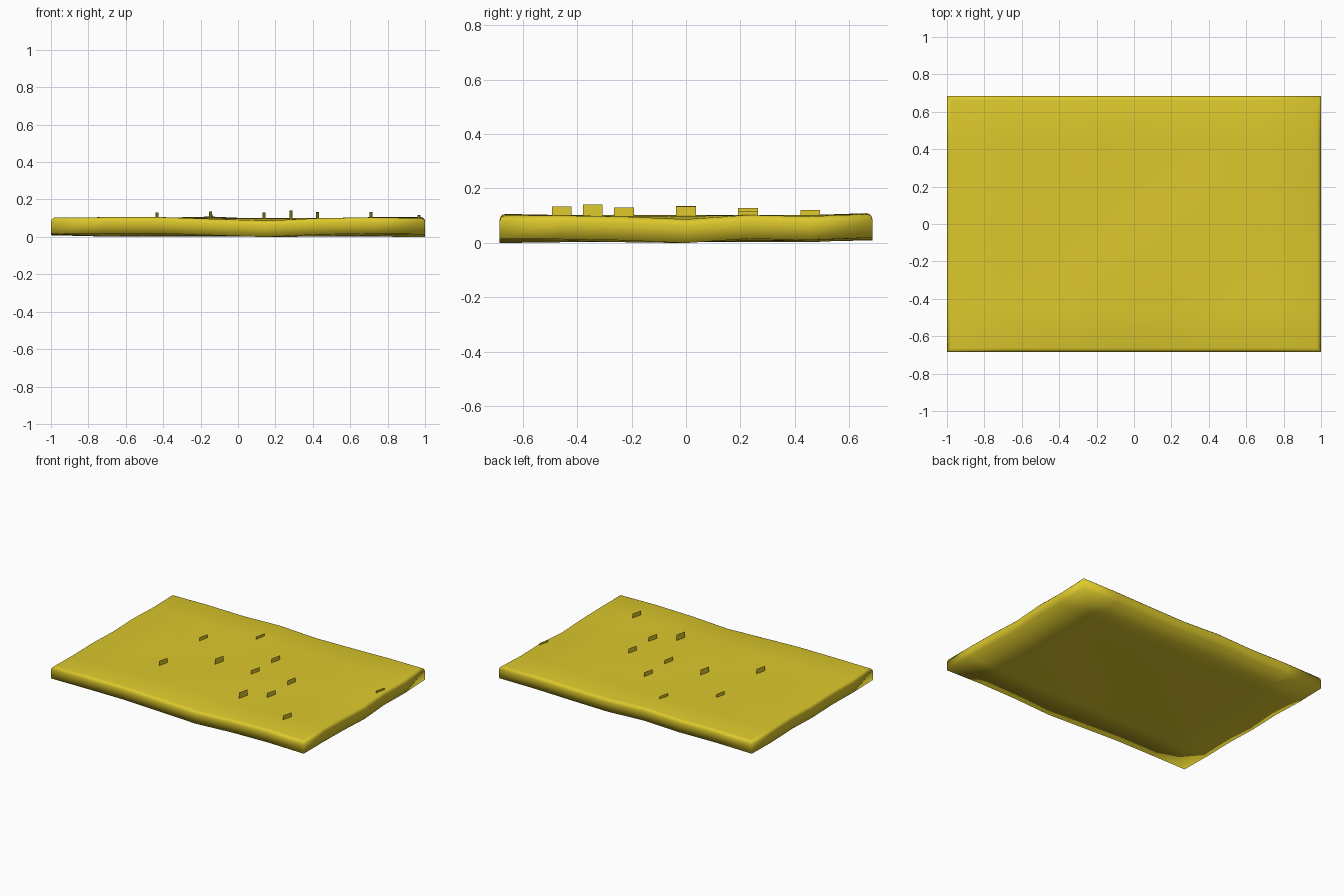
import bpy, bmesh

if "Cube" in bpy.data.objects:
    bpy.data.objects.remove(bpy.data.objects["Cube"])

NX, NY, HY = 7, 6, 0.685
mat = bpy.data.materials.new("yellow_sand")
mat.diffuse_color = (0.72, 0.58, 0.025, 1)
mat.use_nodes = True
mat.node_tree.nodes["Principled BSDF"].inputs["Base Color"].default_value = mat.diffuse_color

# height offsets of the wavy border, sampled at the grid points
FRONT = [0.004, 0.006, 0.006, -0.004, -0.014, 0.0, 0.005, 0.0]
BACK = [0.0, 0.004, 0.0, 0.009, -0.004, 0.0, 0.006, 0.006]
LEFT = [0.004, 0.0, 0.004, -0.003, 0.004, -0.004, 0.0]
RIGHT = [0.0, 0.0, -0.004, -0.014, 0.002, -0.003, 0.006]


def offset(x, y):
    i = round((x + 1) / 2 * NX)
    j = round((y + HY) / (2 * HY) * NY)
    if j == 0:
        return FRONT[i]
    if j == NY:
        return BACK[i]
    if i == 0:
        return LEFT[j]
    if i == NX:
        return RIGHT[j]
    return 0.002 * ((i * 3 + j * 5) % 4 - 1.5)


def finish(bm, name, smooth):
    me = bpy.data.meshes.new(name)
    bm.to_mesh(me)
    bm.free()
    for p in me.polygons:
        p.use_smooth = smooth
    me.materials.append(mat)
    ob = bpy.data.objects.new(name, me)
    bpy.context.collection.objects.link(ob)
    return ob


# wavy ground slab: grid, pulled up into a solid, top rim rounded
bm = bmesh.new()
bmesh.ops.create_grid(bm, x_segments=NX, y_segments=NY, size=1)
for v in bm.verts:
    v.co.y *= HY
    v.co.z = 0.013 + offset(v.co.x, v.co.y)
    if abs(v.co.x) < 0.99 and abs(v.co.y) < HY - 0.01:
        v.co.z -= 0.008
res = bmesh.ops.extrude_face_region(bm, geom=bm.faces[:], use_keep_orig=True)
top = [g for g in res["geom"] if isinstance(g, bmesh.types.BMVert)]
top_set = set(top)
for v in top:
    inner = abs(v.co.x) < 0.99 and abs(v.co.y) < HY - 0.01
    v.co.z += 0.094 if inner else 0.087
bmesh.ops.recalc_face_normals(bm, faces=bm.faces[:])


def on_rim(e):
    a, b = (v.co for v in e.verts)
    same_x = abs(a.x - b.x) < 1e-4 and abs(a.x) > 0.999
    same_y = abs(a.y - b.y) < 1e-4 and abs(a.y) > HY - 0.001
    return all(v in top_set for v in e.verts) and (same_x or same_y)


rim = [e for e in bm.edges if on_rim(e)]
bmesh.ops.bevel(bm, geom=rim, offset=0.022, segments=3, profile=0.5,
                affect='EDGES', clamp_overlap=True)
finish(bm, "ground_slab", True)

# small upright blades scattered on the grid points: x, y, top z
BLADES = [(-0.145, 0.457, 0.12), (-0.433, 0.228, 0.125), (0.14, 0.228, 0.127),
          (0.967, 0.228, 0.116), (-0.147, 0, 0.135), (0.138, 0, 0.13),
          (0.424, 0, 0.133), (-0.433, -0.228, 0.13), (0.424, -0.228, 0.13),
          (0.283, -0.343, 0.14), (0.71, -0.457, 0.133)]
for n, (x, y, z) in enumerate(BLADES):
    bm = bmesh.new()
    dx, dy = 0.008, 0.036
    pts = [(x - dx, y - dy, 0.085), (x + dx, y + dy, 0.085),
           (x + dx, y + dy, z), (x - dx, y - dy, z)]
    bm.faces.new([bm.verts.new(p) for p in pts])
    finish(bm, f"grass_blade_{n + 1}", False)
